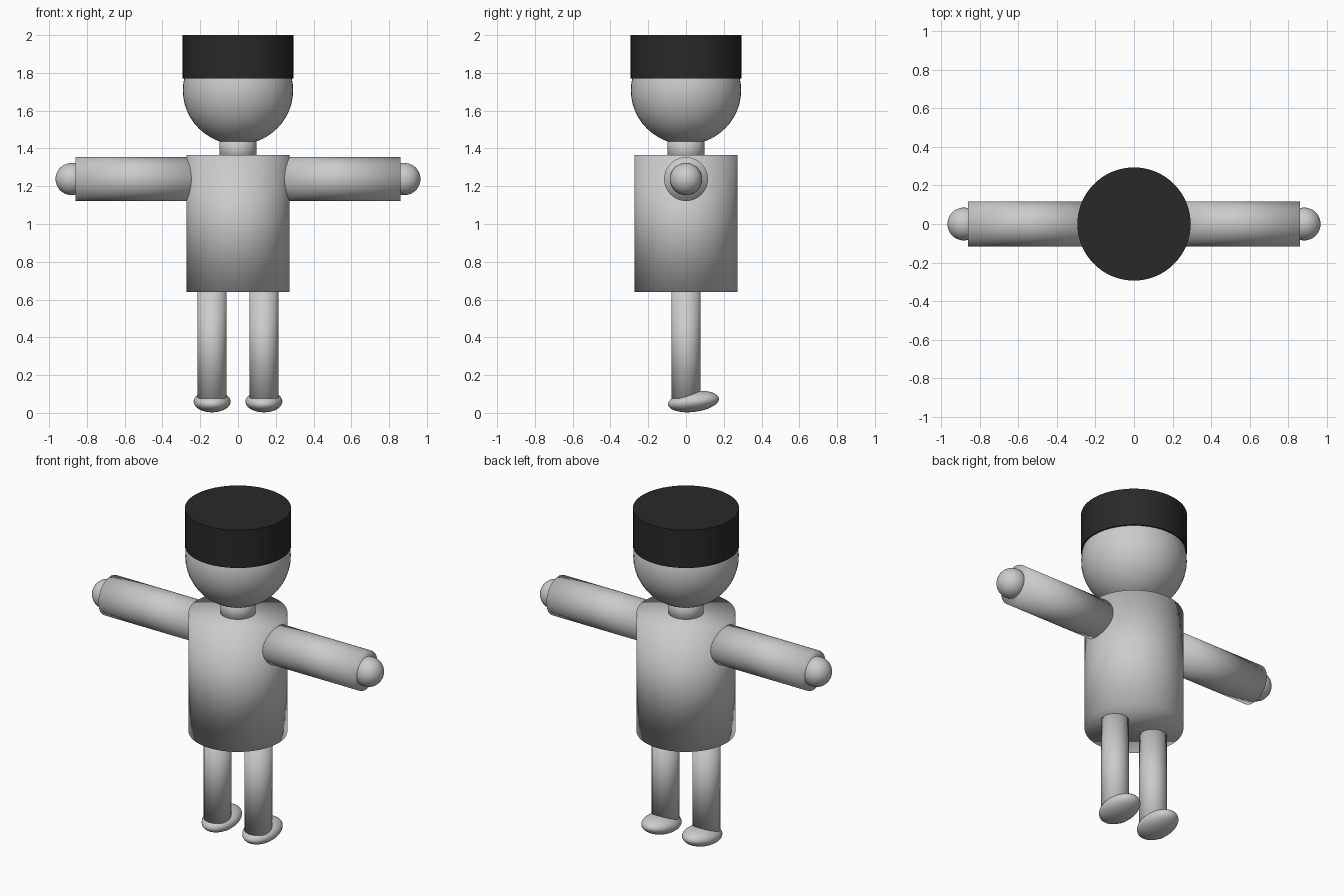
import bpy
import math

if "Cube" in bpy.data.objects:
    bpy.data.objects.remove(bpy.data.objects["Cube"])


def material(name, rgb):
    m = bpy.data.materials.new(name)
    m.diffuse_color = (*rgb, 1.0)
    m.use_nodes = True
    m.node_tree.nodes["Principled BSDF"].inputs["Base Color"].default_value = m.diffuse_color
    return m


GREY = material("light_grey", (0.6, 0.6, 0.6))
BLACK = material("black", (0.022, 0.022, 0.022))


def finish(name, mat):
    ob = bpy.context.object
    ob.name = name
    ob.data.materials.append(mat)
    bpy.ops.object.shade_smooth()
    return ob


def tube(name, loc, radius, length, mat=GREY, rot=(0, 0, 0)):
    bpy.ops.mesh.primitive_cylinder_add(vertices=64, radius=radius, depth=length,
                                        location=loc, rotation=rot)
    return finish(name, mat)


def ball(name, loc, size, rot=(0, 0, 0)):
    bpy.ops.mesh.primitive_uv_sphere_add(segments=48, ring_count=24, radius=1,
                                         location=loc, rotation=rot)
    bpy.context.object.scale = size
    return finish(name, GREY)


# Torso, neck and head
tube("torso", (0, 0, 1.003), 0.273, 0.725)
tube("neck", (0, 0, 1.40), 0.097, 0.16)
ball("head", (0, 0, 1.708), (0.292, 0.292, 0.287))

# Flat cylindrical cap
tube("hat", (0, 0, 1.885), 0.293, 0.23, BLACK)
bpy.ops.object.shade_smooth_by_angle(angle=math.radians(40))

# Limbs on both sides
for side, s in (("left", -1), ("right", 1)):
    tube(side + "_arm", (s * 0.53, 0, 1.238), 0.116, 0.66,
         rot=(0, math.pi / 2, 0))
    ball(side + "_hand", (s * 0.881, 0, 1.238), (0.085, 0.085, 0.085))
    tube(side + "_leg", (s * 0.137, 0, 0.35), 0.077, 0.65)
    # Feet point backwards (+y) with the toe tipped up a little
    ball(side + "_foot", (s * 0.137, 0.04, 0.06), (0.098, 0.136, 0.055),
         rot=(math.radians(7), 0, 0))
